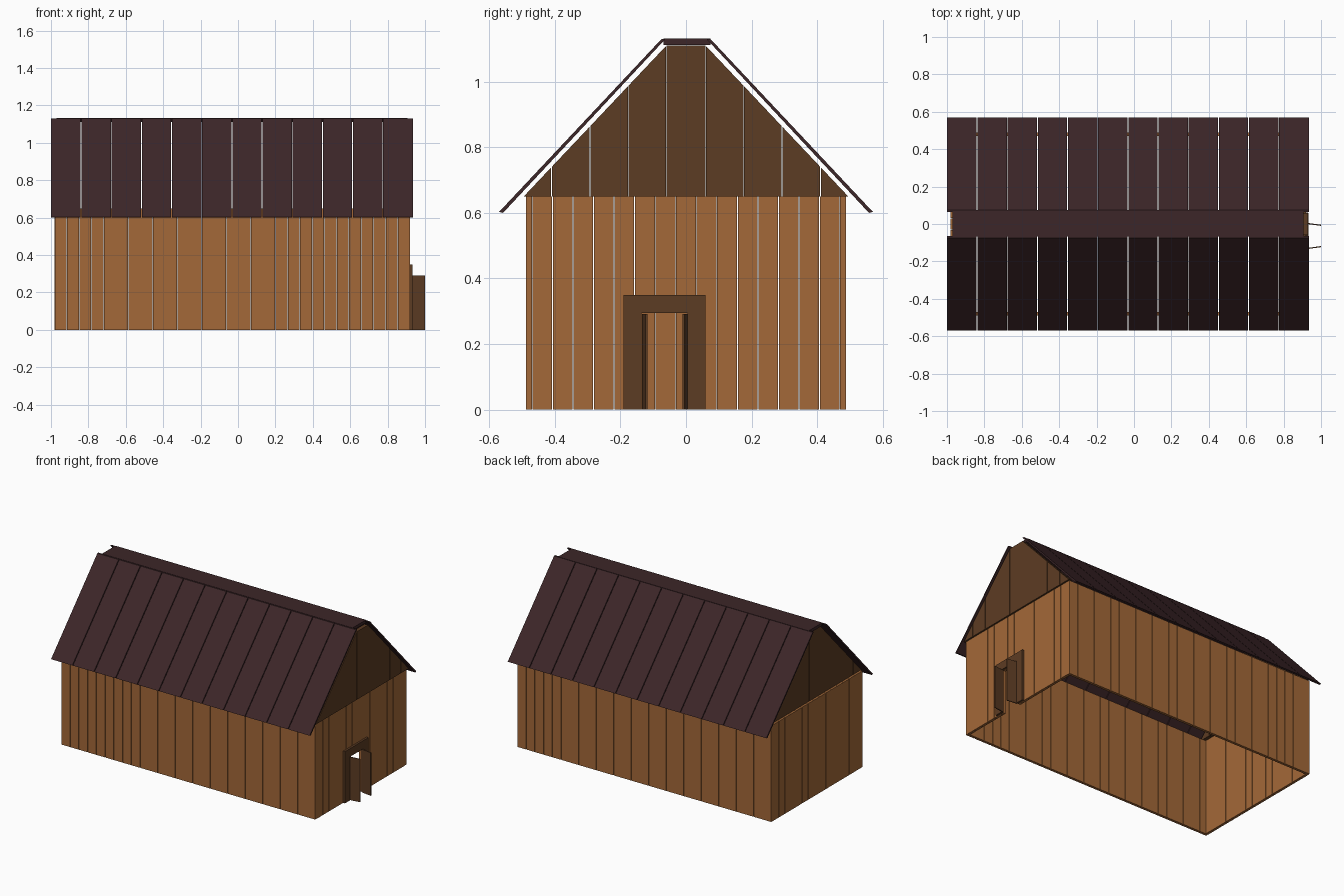
import bpy, bmesh, math
from mathutils import Vector

if "Cube" in bpy.data.objects:
    bpy.data.objects.remove(bpy.data.objects["Cube"])


def material(name, rgb):
    m = bpy.data.materials.new(name)
    m.diffuse_color = (*rgb, 1)
    m.use_nodes = True
    m.node_tree.nodes["Principled BSDF"].inputs["Base Color"].default_value = m.diffuse_color
    return m


WOOD = material("light wood", (0.370, 0.140, 0.040))
TRIM = material("dark wood", (0.108, 0.045, 0.017))
ROOF = material("roof boards", (0.045, 0.019, 0.021))


def prisms(name, mat, parts):
    """One object from (polygon points, extrusion vector) pairs."""
    bm = bmesh.new()
    for pts, ext in parts:
        face = bm.faces.new([bm.verts.new(p) for p in pts])
        geo = bmesh.ops.extrude_face_region(bm, geom=[face])["geom"]
        bmesh.ops.translate(bm, vec=Vector(ext),
                            verts=[v for v in geo if isinstance(v, bmesh.types.BMVert)])
    bmesh.ops.recalc_face_normals(bm, faces=bm.faces)
    me = bpy.data.meshes.new(name)
    bm.to_mesh(me)
    bm.free()
    me.materials.append(mat)
    ob = bpy.data.objects.new(name, me)
    bpy.context.collection.objects.link(ob)
    return ob


def box(x0, x1, y0, y1, z0, z1):
    return ([(x0, y0, z0), (x1, y0, z0), (x1, y1, z0), (x0, y1, z0)], (0, 0, z1 - z0))


def steps(a, b, n):
    return [a + (b - a) * i / n for i in range(n + 1)]


X0, X1, Y, TOP, T, GAP = -0.98, 0.92, 0.488, 0.65, 0.018, 0.0012
D0, D1, DH = -0.135, 0.005, 0.295  # door opening

# Long plank walls
xs = steps(X0, X1, 29)
for name, y in (("front_wall", -Y), ("back_wall", Y - T)):
    prisms(name, WOOD, [box(a + GAP, b - GAP, y, y + T, 0, TOP)
                        for a, b in zip(xs, xs[1:])])

# End plank walls, the right one with a doorway
ys = steps(-Y + T, Y - T, 15)
prisms("left_wall", WOOD, [box(X0, X0 + T, a + GAP, b - GAP, 0, TOP)
                           for a, b in zip(ys, ys[1:])])
parts = []
for a, b in zip(ys, ys[1:]):
    a, b = a + GAP, b - GAP
    cuts = [a] + [d for d in (D0, D1) if a < d < b] + [b]
    for c, d in zip(cuts, cuts[1:]):
        inside = D0 < (c + d) / 2 < D1
        parts.append(box(X1 - T, X1, c, d, DH if inside else 0, TOP))
prisms("right_wall", WOOD, parts)

# Plank gables following the roof slope
def gable_top(y):
    return min(1.11, TOP + (0.495 - abs(y)) * 0.46 / 0.435)


gy = [-0.495, -0.41, -0.293, -0.176, -0.06, 0.06, 0.176, 0.293, 0.41, 0.495]
for name, x in (("right_gable", 0.905), ("left_gable", -0.965)):
    parts = []
    for a, b in zip(gy, gy[1:]):
        a, b = a + GAP * (a > -0.49), b - GAP * (b < 0.49)
        pts = [(x, a, TOP), (x, b, TOP)]
        pts += [(x, y, gable_top(y)) for y in (b, a) if gable_top(y) > TOP + 0.001]
        parts.append((pts, (0.026, 0, 0)))
    prisms(name, TRIM, parts)

# Roof slopes: twelve boards each, with narrow gaps
rx = steps(-1.0, 0.935, 12)
for name, s in (("front_roof", -1), ("back_roof", 1)):
    section = [(0.570, 0.603), (0.075, 1.130), (0.063, 1.130), (0.558, 0.600)]
    parts = []
    for i, (a, b) in enumerate(zip(rx, rx[1:])):
        a, b = a + 0.0025 * (i > 0), b - 0.0025 * (i < 11)
        parts.append(([(a, s * y, z) for y, z in section], (b - a, 0, 0)))
    prisms(name, ROOF, parts)

# Flat ridge board
prisms("ridge_board", ROOF, [box(-0.97, 0.905, -0.068, 0.075, 1.112, 1.132)])

# Door frame
F0, F1 = X1 - 0.004, 0.934
prisms("door_frame", TRIM, [box(F0, F1, -0.19, D0, 0, 0.35),
                            box(F0, F1, D1, 0.06, 0, 0.35),
                            box(F0, F1, D0, D1, DH, 0.35)])

# Two door leaves standing open
for name, y0, y1 in (("left_door", -0.131, -0.121), ("right_door", 0.003, -0.007)):
    t = 0.003
    prisms(name, TRIM, [([(0.926, y0 - t, 0), (1.0, y1 - t, 0),
                          (1.0, y1 + t, 0), (0.926, y0 + t, 0)], (0, 0, 0.291))])
